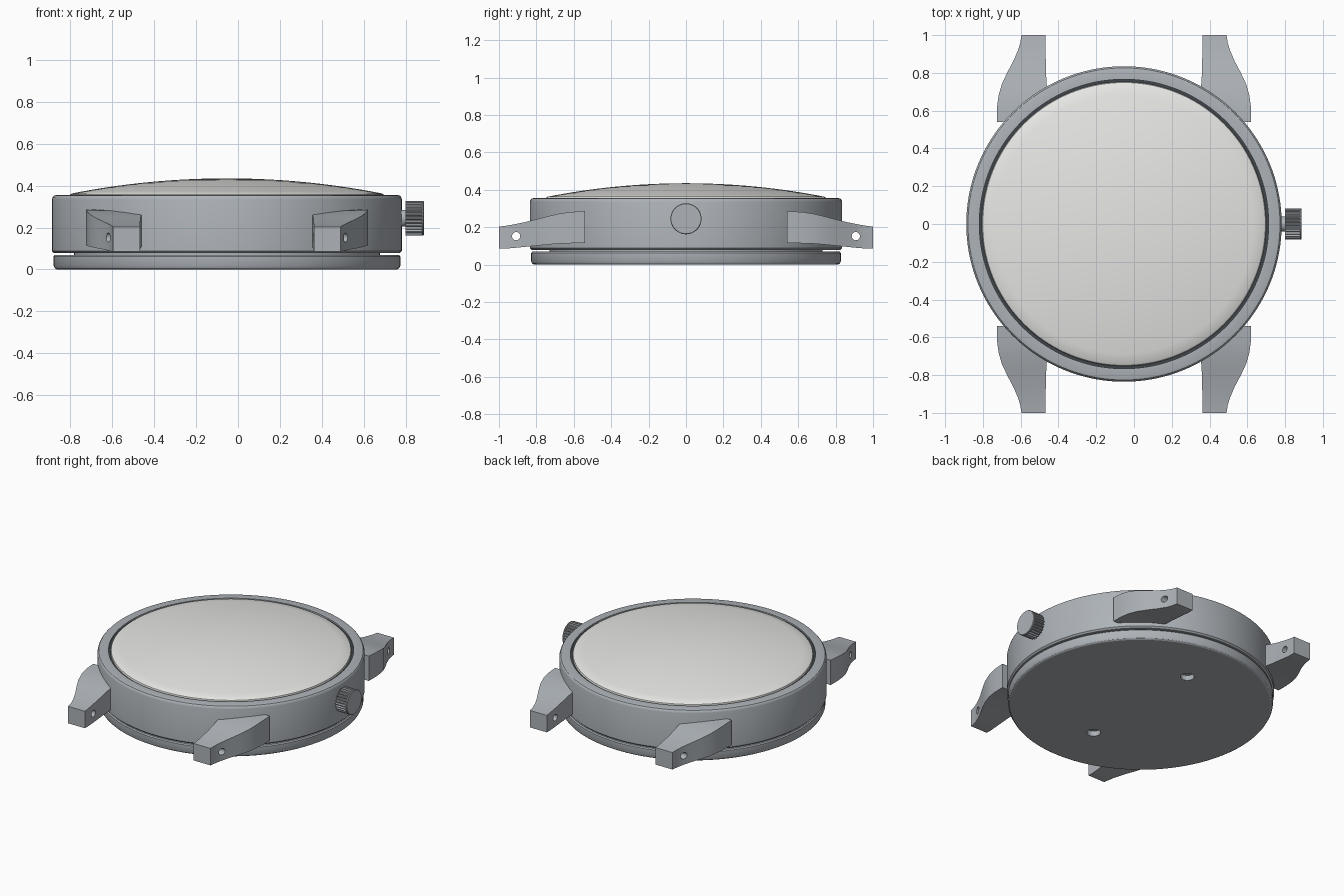
import bpy, bmesh
from math import sin, cos, pi, radians, sqrt
from mathutils import Matrix

if "Cube" in bpy.data.objects:
    bpy.data.objects.remove(bpy.data.objects["Cube"], do_unlink=True)

CX = -0.053      # watch axis in x
SEGS = 144


def material(name, rgb):
    m = bpy.data.materials.new(name)
    m.use_nodes = True
    m.diffuse_color = (*rgb, 1)
    m.node_tree.nodes["Principled BSDF"].inputs["Base Color"].default_value = (*rgb, 1)
    return m


steel = material("steel grey", (0.42, 0.45, 0.48))
glass = material("pale glass", (0.80, 0.80, 0.78))
dark = material("dark gasket", (0.05, 0.06, 0.07))


def make(name, bm, mat):
    bmesh.ops.recalc_face_normals(bm, faces=bm.faces)
    me = bpy.data.meshes.new(name)
    bm.to_mesh(me)
    bm.free()
    ob = bpy.data.objects.new(name, me)
    bpy.context.collection.objects.link(ob)
    me.materials.append(mat)
    return ob


def activate(ob):
    bpy.ops.object.select_all(action='DESELECT')
    ob.select_set(True)
    bpy.context.view_layer.objects.active = ob


def smooth(ob, angle=30):
    activate(ob)
    bpy.ops.object.shade_smooth_by_angle(angle=radians(angle))


def loft(rings, closed=False):
    """Skin rings of points; cap the ends unless the loop closes on itself."""
    bm = bmesh.new()
    vs = [[bm.verts.new(p) for p in ring] for ring in rings]
    n = len(vs[0])
    pairs = list(zip(vs, vs[1:])) + ([(vs[-1], vs[0])] if closed else [])
    for a, b in pairs:
        for i in range(n):
            j = (i + 1) % n
            bm.faces.new((a[i], a[j], b[j], b[i]))
    if not closed:
        bm.faces.new(vs[0])
        bm.faces.new(vs[-1])
    return bm


def lathe(name, profile, mat, closed=False):
    rings = [[(CX + r * cos(2 * pi * i / SEGS), r * sin(2 * pi * i / SEGS), z)
              for i in range(SEGS)] for r, z in profile]
    ob = make(name, loft(rings, closed), mat)
    smooth(ob)
    return ob


def drill(ob, centre, radius, depth, axis):
    bm = bmesh.new()
    turn = Matrix.Rotation(pi / 2, 4, 'Y') if axis == 'X' else Matrix()
    bmesh.ops.create_cone(bm, cap_ends=True, segments=24, radius1=radius, radius2=radius,
                          depth=depth, matrix=Matrix.Translation(centre) @ turn)
    cutter = make("hole_cutter", bm, steel)
    cutter.hide_render = True
    mod = ob.modifiers.new("hole", 'BOOLEAN')
    mod.operation, mod.object, mod.solver = 'DIFFERENCE', cutter, 'EXACT'
    activate(ob)
    bpy.ops.object.modifier_apply(modifier=mod.name)
    bpy.data.objects.remove(cutter, do_unlink=True)


# Case: neck, rounded wall, flat bezel and the seat for the glass
lathe("case", [(0.73, 0.05), (0.73, 0.078), (0.825, 0.078), (0.835, 0.088),
               (0.835, 0.335), (0.832, 0.345), (0.826, 0.352), (0.816, 0.355),
               (0.766, 0.355), (0.766, 0.30)], steel)

# Case back with chamfered rim and two blind key holes
back = lathe("case_back", [(0.812, 0), (0.822, 0.006), (0.828, 0.018), (0.828, 0.062),
                           (0.822, 0.069), (0.72, 0.069)], steel)
for side in (-1, 1):
    drill(back, (CX, side * 0.455, 0), 0.043, 0.07, 'Z')
smooth(back)

# Gasket ring around the glass
lathe("gasket", [(0.74, 0.31), (0.766, 0.31), (0.766, 0.345), (0.74, 0.345)], dark, closed=True)

# Domed glass with a softened edge
EDGE, RISE, RIM = 0.74, 0.072, 0.363
sphere = (EDGE ** 2 + RISE ** 2) / (2 * RISE)
dome = [(r, RIM + RISE - sphere + sqrt(sphere ** 2 - r ** 2))
        for r in [EDGE * (1 - i / 14) for i in range(14)] + [0.005]]
lathe("glass", [(0.752, 0.315), (0.752, 0.348), (0.749, 0.357)] + dome, glass)

# Lugs: sections along y of (y, inner x, outer x, bottom z, top z)
SECTIONS = [
    (0.54, 0.355, 0.620, 0.115, 0.286), (0.62, 0.355, 0.619, 0.114, 0.281),
    (0.68, 0.355, 0.611, 0.112, 0.272), (0.74, 0.356, 0.594, 0.107, 0.258),
    (0.80, 0.360, 0.566, 0.101, 0.242), (0.86, 0.361, 0.534, 0.095, 0.227),
    (0.92, 0.362, 0.508, 0.089, 0.215), (0.96, 0.362, 0.496, 0.086, 0.208),
    (1.00, 0.362, 0.490, 0.086, 0.203)]


def lug(name, sx, sy):
    rings = []
    for y, xi, xo, zb, zt in SECTIONS:
        xi, xo = CX + sx * (xi - CX), CX + sx * (xo - CX)
        rings.append([(xi, sy * y, zb), (xo, sy * y, zb), (xo, sy * y, zt), (xi, sy * y, zt)])
    bm = loft(rings)
    # round the long edges and the tip, leaving the root end square
    edges = [e for e in bm.edges
             if len(e.link_faces) == 2 and e.calc_face_angle() > radians(50)
             and any(abs(v.co.y) > 0.55 for v in e.verts)]
    bmesh.ops.bevel(bm, geom=edges, offset=0.013, segments=3, profile=0.5, affect='EDGES')
    ob = make(name, bm, steel)
    drill(ob, (CX + sx * 0.5, sy * 0.908, 0.152), 0.022, 0.5, 'X')
    smooth(ob, 35)


for side_name, sx in (("left", 1), ("right", -1)):
    for end_name, sy in (("front", -1), ("back", 1)):
        lug(f"{end_name}_{side_name}_lug", sx, sy)

# Crown: round stem, toothed grip and end cap along x
CROWN_Z, TEETH, GRIP = 0.245, 28, 0.083


def ring_x(x, radius):
    n = TEETH * 4
    return [(x, radius(i) * cos(2 * pi * i / n), CROWN_Z + radius(i) * sin(2 * pi * i / n))
            for i in range(n)]


def plain(r):
    return lambda i: r


def toothed(i):
    return GRIP if i % 4 < 2 else GRIP - 0.009


for name, sections in (
        ("crown_stem", [(0.75, plain(0.04)), (0.81, plain(0.04))]),
        ("crown_grip", [(0.800, toothed), (0.879, toothed)]),
        ("crown_cap", [(0.878, plain(GRIP)), (0.884, plain(GRIP)), (0.887, plain(GRIP - 0.003))])):
    smooth(make(name, loft([ring_x(x, f) for x, f in sections]), steel))
